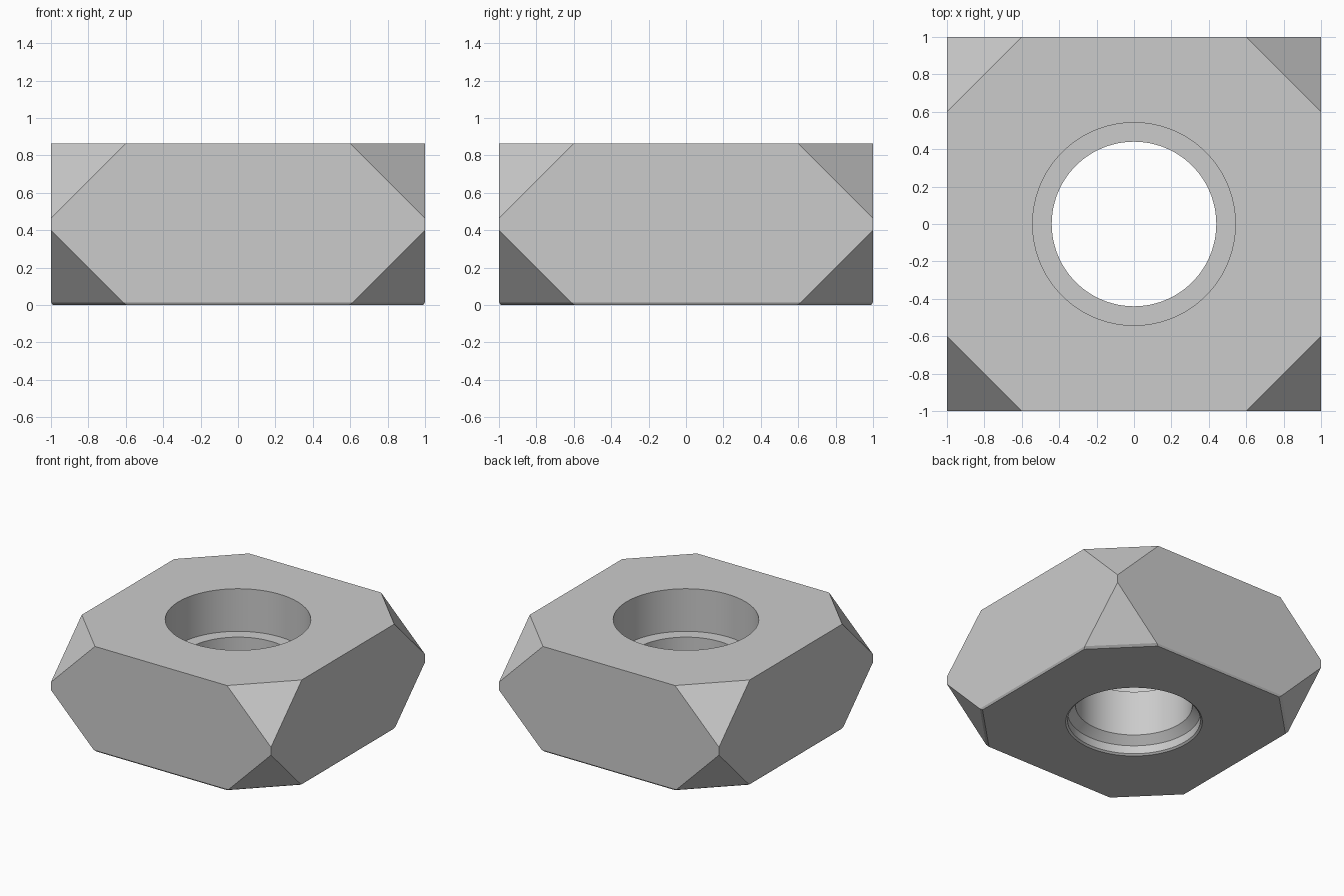
import bpy, bmesh, math
from mathutils import Vector

old = bpy.data.objects.get("Cube")
if old:
    bpy.data.objects.remove(old)

HEIGHT, CUT, LIP = 0.865, 0.4, 0.015

# One plain grey for the whole part
grey = bpy.data.materials.new("plain_grey")
grey.use_nodes = True
grey.diffuse_color = (0.6, 0.6, 0.6, 1)
grey.node_tree.nodes["Principled BSDF"].inputs["Base Color"].default_value = (0.6, 0.6, 0.6, 1)


def make_object(name, bm):
    bmesh.ops.recalc_face_normals(bm, faces=bm.faces)
    mesh = bpy.data.meshes.new(name)
    bm.to_mesh(mesh)
    bm.free()
    mesh.materials.append(grey)
    obj = bpy.data.objects.new(name, mesh)
    bpy.context.collection.objects.link(obj)
    return obj


def slice_off(bm, point, normal):
    """Remove everything beyond a plane and cap the cut."""
    geom = bm.verts[:] + bm.edges[:] + bm.faces[:]
    cut = bmesh.ops.bisect_plane(bm, geom=geom, dist=1e-5, plane_co=point,
                                 plane_no=normal, clear_outer=True)
    edges = [e for e in cut["geom_cut"] if isinstance(e, bmesh.types.BMEdge)]
    bmesh.ops.contextual_create(bm, geom=edges)


# Square block with its eight corners cut away
bm = bmesh.new()
bmesh.ops.create_cube(bm, size=2)
for v in bm.verts:
    v.co.z = (v.co.z + 1) * HEIGHT / 2
for sx in (-1, 1):
    for sy in (-1, 1):
        for sz, z in ((1, HEIGHT), (-1, 0)):
            slice_off(bm, Vector((sx, sy * (1 - CUT), z)), Vector((sx, sy, sz)))

# Fine chamfer around the bottom face
for sx, sy in ((1, 0), (-1, 0), (0, 1), (0, -1)):
    slice_off(bm, Vector((sx, sy, LIP)), Vector((sx * 1.5, sy * 1.5, -1)))
for sx in (-1, 1):
    for sy in (-1, 1):
        slice_off(bm, Vector((sx, sy * (1 - CUT + LIP), LIP)), Vector((sx, sy, -2)))
block = make_object("square_block", bm)

# Turned cutter for the stepped bore: lip, recess, cone, narrow bore, ledge, wide bore
profile = [(0, -0.1), (0.515, -0.1), (0.515, 0), (0.5, 0.012), (0.5, 0.08), (0.44, 0.14),
           (0.44, 0.515), (0.542, 0.515), (0.542, 1), (0, 1)]
bm = bmesh.new()
verts = [bm.verts.new((r, 0, z)) for r, z in profile]
edges = [bm.edges.new(pair) for pair in zip(verts, verts[1:])]
bmesh.ops.spin(bm, geom=verts + edges, cent=(0, 0, 0), axis=(0, 0, 1),
               angle=math.tau, steps=96, use_duplicate=False)
bmesh.ops.remove_doubles(bm, verts=bm.verts, dist=1e-4)
cutter = make_object("bore_cutter", bm)
cutter.hide_render = True

# Cut the bore and finish the shading
bore = block.modifiers.new("stepped_bore", "BOOLEAN")
bore.operation = "DIFFERENCE"
bore.solver = "EXACT"
bore.object = cutter
for obj in bpy.context.selected_objects:
    obj.select_set(False)
bpy.context.view_layer.objects.active = block
block.select_set(True)
bpy.ops.object.modifier_apply(modifier=bore.name)
bpy.data.objects.remove(cutter)
bpy.ops.object.shade_smooth_by_angle(angle=math.radians(15))
